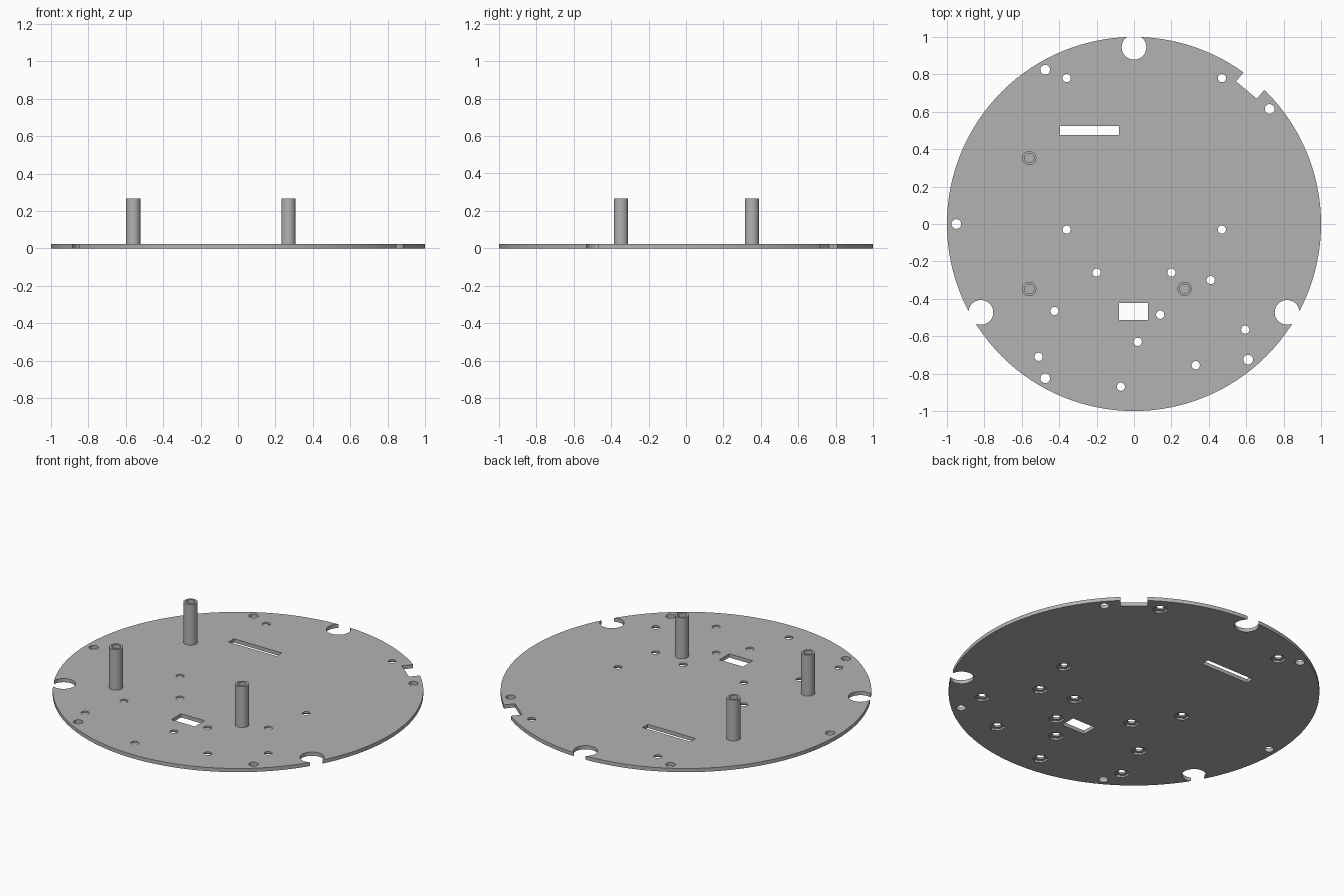
import bpy
import bmesh
from math import cos, sin, radians, pi
from mathutils import Matrix, Vector

if "Cube" in bpy.data.objects:
    bpy.data.objects.remove(bpy.data.objects["Cube"])

THICK = 0.022
POST_TOP = 0.265

grey = bpy.data.materials.new("plain grey")
grey.use_nodes = True
colour = (0.45, 0.45, 0.45, 1)
grey.diffuse_color = colour
grey.node_tree.nodes["Principled BSDF"].inputs["Base Color"].default_value = colour


def prism(bm, x, y, r, z0, z1, sides=32):
    """Upright prism; the first corner points along +x."""
    turn = Matrix.Translation((x, y, (z0 + z1) / 2))
    bmesh.ops.create_cone(bm, cap_ends=True, segments=sides, radius1=r, radius2=r,
                          depth=z1 - z0, matrix=turn)


def box(bm, x, y, sx, sy, angle=0):
    """Tall block that passes right through the plate."""
    m = Matrix.Translation((x, y, 0)) @ Matrix.Rotation(angle, 4, 'Z')
    bmesh.ops.create_cube(bm, size=1, matrix=m @ Matrix.Diagonal((sx, sy, 0.2, 1)))


def to_object(bm, name):
    mesh = bpy.data.meshes.new(name)
    bm.to_mesh(mesh)
    bm.free()
    ob = bpy.data.objects.new(name, mesh)
    bpy.context.collection.objects.link(ob)
    mesh.materials.append(grey)
    return ob


def cut(target, cutter):
    """Subtract the cutter for good, then discard it."""
    mod = target.modifiers.new("cut", 'BOOLEAN')
    mod.operation = 'DIFFERENCE'
    mod.solver = 'EXACT'
    mod.object = cutter
    bpy.context.view_layer.objects.active = target
    bpy.ops.object.modifier_apply(modifier=mod.name)
    bpy.data.objects.remove(cutter)


def smooth(ob):
    bpy.ops.object.select_all(action='DESELECT')
    ob.select_set(True)
    bpy.context.view_layer.objects.active = ob
    bpy.ops.object.shade_smooth_by_angle(angle=radians(30))


# Round base plate
bm = bmesh.new()
prism(bm, 0, 0, 1, 0, THICK, 128)
plate = to_object(bm, "base_plate")

# Screw holes with nut pockets underneath
nut_holes = [(-0.36, 0.78), (0.47, 0.78), (-0.36, -0.03), (0.47, -0.03),
             (-0.2, -0.26), (0.2, -0.26), (0.41, -0.3), (-0.425, -0.465),
             (0.14, -0.485), (0.02, -0.63), (-0.51, -0.71), (0.33, -0.755),
             (0.595, -0.565), (-0.07, -0.87)]
# Plain holes near the rim
rim_holes = [(-0.475, 0.825), (0.725, 0.615), (-0.95, 0), (-0.475, -0.825), (0.61, -0.725)]

# Hexagonal pockets
bm = bmesh.new()
for x, y in nut_holes:
    prism(bm, x, y, 0.043, -0.1, THICK / 2, 6)
cut(plate, to_object(bm, "pocket_cutter"))

# Through holes, rim notches and slots
bm = bmesh.new()
for x, y in nut_holes:
    prism(bm, x, y, 0.022, -0.1, 0.1, 24)
for x, y in rim_holes:
    prism(bm, x, y, 0.026, -0.1, 0.1, 24)
for a in (90, 210, 330):
    prism(bm, 0.945 * cos(radians(a)), 0.945 * sin(radians(a)), 0.066, -0.1, 0.1, 48)
a = radians(50)
box(bm, 1.035 * cos(a), 1.035 * sin(a), 0.2, 0.145, a)
box(bm, -0.238, 0.5, 0.315, 0.05)
box(bm, -0.002, -0.468, 0.155, 0.092)
cut(plate, to_object(bm, "hole_cutter"))
smooth(plate)

# Hollow standoff posts
posts = {"back_right_post": (-0.56, 0.353), "front_right_post": (-0.56, -0.347),
         "front_left_post": (0.27, -0.347)}
for name, (x, y) in posts.items():
    bm = bmesh.new()
    prism(bm, x, y, 0.038, THICK, POST_TOP)
    post = to_object(bm, name)
    bm = bmesh.new()
    prism(bm, x, y, 0.025, THICK + 0.002, POST_TOP + 0.1)
    cut(post, to_object(bm, "bore_cutter"))
    smooth(post)
